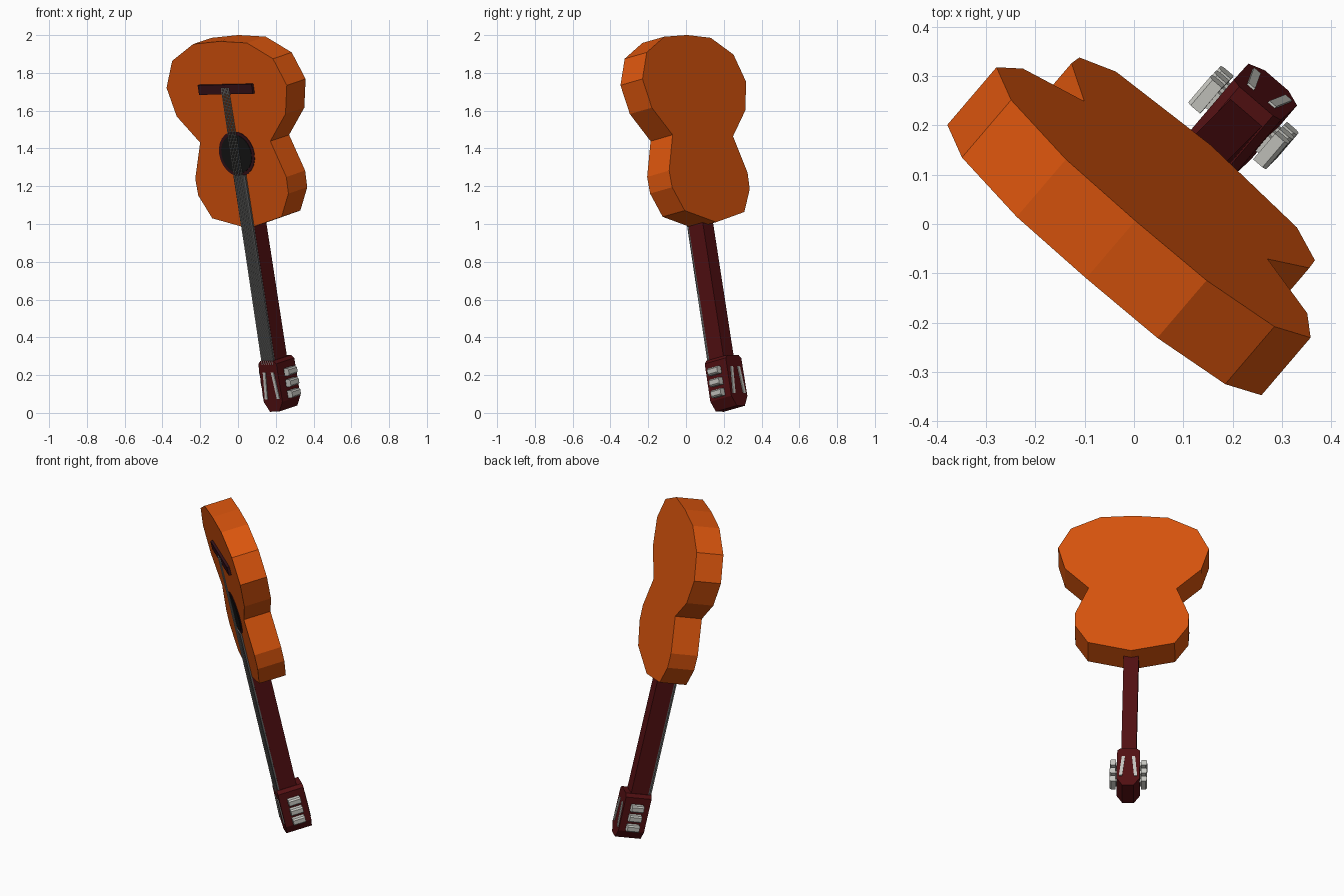
import bpy, bmesh, math
from mathutils import Matrix, Vector

if "Cube" in bpy.data.objects:
    bpy.data.objects.remove(bpy.data.objects["Cube"])

# Guitar frame: X across, Y towards the back, Z from head to body end, tilted in the world
back = Vector((0.635, 0.743, 0.213)).normalized()
across = Vector((0.77, -0.64, 0.02))
across = (across - back * across.dot(back)).normalized()
up = across.cross(back)
ORIGIN = Vector((-0.097, -0.11, 1.967))
TILT = Matrix.Translation(ORIGIN) @ Matrix((across, back, up)).transposed().to_4x4()


def material(name, rgb):
    m = bpy.data.materials.new(name)
    m.diffuse_color = (*rgb, 1)
    m.use_nodes = True
    m.node_tree.nodes["Principled BSDF"].inputs["Base Color"].default_value = m.diffuse_color
    return m


ORANGE = material("orange_wood", (0.70, 0.09, 0.004))
RED = material("dark_red_wood", (0.085, 0.005, 0.006))
BRIDGE = material("bridge_wood", (0.035, 0.006, 0.010))
BLACK = material("black", (0.008, 0.008, 0.008))
GREY = material("fretboard_grey", (0.11, 0.11, 0.11))
STRING = material("string_grey", (0.45, 0.45, 0.43))
METAL = material("pale_metal", (0.58, 0.58, 0.54))


def prism(name, outline, y0, y1, mat):
    """Extrude an (x, z) outline from depth y0 to y1."""
    bm = bmesh.new()
    face = bm.faces.new([bm.verts.new((x, y0, z)) for x, z in outline])
    new = bmesh.ops.extrude_face_region(bm, geom=[face])["geom"]
    bmesh.ops.translate(bm, vec=(0, y1 - y0, 0),
                        verts=[v for v in new if isinstance(v, bmesh.types.BMVert)])
    bmesh.ops.recalc_face_normals(bm, faces=bm.faces)
    mesh = bpy.data.meshes.new(name)
    bm.to_mesh(mesh)
    bm.free()
    mesh.transform(TILT)
    mesh.materials.append(mat)
    ob = bpy.data.objects.new(name, mesh)
    bpy.context.collection.objects.link(ob)
    return ob


def mirrored(half):
    return half + [(-x, z) for x, z in reversed(half) if x > 0]


def rect(x0, x1, z0, z1):
    return [(x0, z0), (x1, z0), (x1, z1), (x0, z1)]


def circle(r, z, n=24):
    return [(r * math.cos(2 * math.pi * i / n), z + r * math.sin(2 * math.pi * i / n))
            for i in range(n)]


def strip(xa, za, xb, zb, w):
    return [(xa - w, za), (xa + w, za), (xb + w, zb), (xb - w, zb)]


# Body
prism("body", mirrored([(0, 0), (0.188, -0.012), (0.352, -0.10), (0.42, -0.245),
                        (0.38, -0.40), (0.245, -0.545), (0.318, -0.74),
                        (0.315, -0.83), (0.242, -0.955), (0, -1.014)]), 0, 0.157, ORANGE)

# Sound hole and bridge
prism("sound_hole_ring", circle(0.122, -0.61), -0.003, 0.002, BRIDGE)
prism("sound_hole", circle(0.104, -0.61), -0.006, 0.002, BLACK)
prism("bridge", rect(-0.188, 0.188, -0.284, -0.232), -0.015, 0.002, BRIDGE)

# Neck and fretboard
prism("neck", rect(-0.042, 0.042, -1.76, -0.98), 0, 0.10, RED)
prism("fretboard", rect(-0.041, 0.041, -1.74, -0.725), -0.010, 0.002, GREY)

# Strings fan out from the bridge to the head
for i in range(6):
    t = i / 2.5 - 1
    prism(f"string_{i + 1}", strip(t * 0.036, -1.75, t * 0.024, -0.25, 0.002),
          -0.019, -0.015, STRING)

# Head with tapered end
prism("head", mirrored([(0.045, -1.728), (0.063, -1.745), (0.065, -1.95),
                        (0.032, -2.003)]), -0.018, 0.132, RED)

# Pale strips on both faces of the head, and three pegs on each side
for side, label in ((-1, "left"), (1, "right")):
    outline = strip(side * 0.028, -1.79, side * 0.042, -1.935, 0.009)
    prism(f"front_strip_{label}", outline, -0.023, -0.017, METAL)
    prism(f"back_strip_{label}", outline, 0.131, 0.137, METAL)
    for k in range(3):
        z = -1.80 - 0.06 * k
        prism(f"peg_stem_{label}_{k + 1}",
              rect(*sorted((side * 0.06, side * 0.08)), z - 0.012, z + 0.012),
              0.04, 0.08, METAL)
        a, b, c = side * 0.071, side * 0.096, side * 0.104
        prism(f"peg_{label}_{k + 1}",
              [(a, z - 0.02), (b, z - 0.02), (c, z - 0.012),
               (c, z + 0.012), (b, z + 0.02), (a, z + 0.02)], 0.025, 0.095, METAL)
